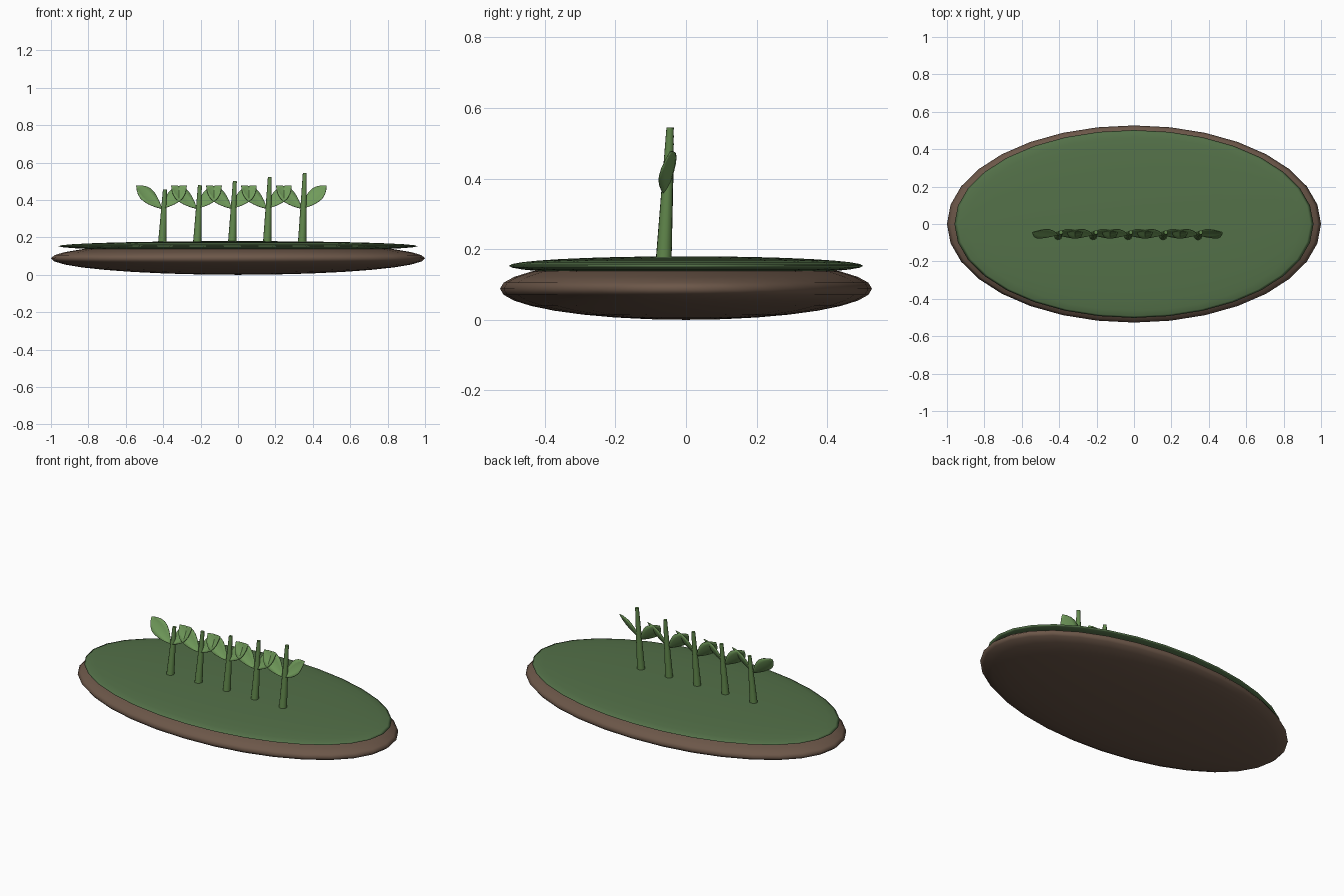
import bpy, bmesh
from mathutils import Vector

if "Cube" in bpy.data.objects:
    bpy.data.objects.remove(bpy.data.objects["Cube"])


def material(name, rgb):
    m = bpy.data.materials.new(name)
    m.diffuse_color = (*rgb, 1.0)
    m.use_nodes = True
    m.node_tree.nodes["Principled BSDF"].inputs["Base Color"].default_value = m.diffuse_color
    return m


SOIL = material("soil_brown", (0.15, 0.095, 0.066))
GRASS = material("grass_green", (0.088, 0.165, 0.066))
STEM = material("stem_green", (0.12, 0.245, 0.072))
LEAF = material("leaf_green", (0.165, 0.33, 0.105))


def finish(bm, name, mat):
    me = bpy.data.meshes.new(name)
    bm.to_mesh(me)
    bm.free()
    me.materials.append(mat)
    for p in me.polygons:
        p.use_smooth = True
    ob = bpy.data.objects.new(name, me)
    bpy.context.collection.objects.link(ob)
    return ob


def flat_ellipsoid(name, radii, z, mat):
    bm = bmesh.new()
    bmesh.ops.create_uvsphere(bm, u_segments=32, v_segments=16, radius=1)
    for v in bm.verts:
        v.co = Vector((v.co.x * radii[0], v.co.y * radii[1], v.co.z * radii[2] + z))
    return finish(bm, name, mat)


def stem(name, base, top, r0, r1, mat, sides=12):
    base, top = Vector(base), Vector(top)
    bm = bmesh.new()
    bmesh.ops.create_cone(bm, cap_ends=True, segments=sides,
                          radius1=r0, radius2=r1, depth=1)
    rot = (top - base).to_track_quat('Z', 'Y')
    for v in bm.verts:
        co = Vector((v.co.x, v.co.y, v.co.z * (top - base).length))
        v.co = rot @ co + (base + top) / 2
    ob = finish(bm, name, mat)
    for p in ob.data.polygons:
        p.use_smooth = len(p.vertices) == 4
    return ob


# Half width of a leaf along its length
OUTLINE = [(0, 0.003), (0.1, 0.014), (0.22, 0.026), (0.36, 0.037), (0.5, 0.044),
           (0.64, 0.045), (0.78, 0.036), (0.9, 0.02), (1, 0.001)]


def leaf(name, base, side, mat):
    axis = Vector((0.134, 0.014, 0.122))
    across = Vector((-0.05, 0.055, 0.07)).normalized()
    across = (across - axis.normalized() * across.dot(axis.normalized())).normalized()
    normal = axis.normalized().cross(across)
    bm = bmesh.new()
    rows = []
    for t, w in OUTLINE:
        row = []
        for s in (-1, -0.5, 0, 0.5, 1):
            # Slight cup across the leaf and a gentle bow along it
            lift = 0.008 * s * s * w / 0.045 - 0.02 * t * (1 - t)
            p = axis * t + across * (w * s) + normal * lift
            row.append(bm.verts.new(Vector(base) + Vector((p.x * side, p.y, p.z))))
        rows.append(row)
    for a, b in zip(rows, rows[1:]):
        for i in range(4):
            f = [a[i], b[i], b[i + 1], a[i + 1]]
            bm.faces.new(f if side > 0 else f[::-1])
    ob = finish(bm, name, mat)
    thick = ob.modifiers.new("thickness", 'SOLIDIFY')
    thick.thickness = 0.003
    thick.offset = 0
    return ob


# Ground mound and its grass top
flat_ellipsoid("soil_base", (1.0, 0.527, 0.088), 0.088, SOIL)
flat_ellipsoid("grass_top", (0.96, 0.502, 0.027), 0.153, GRASS)

# Row of five sprouts, each taller than the last
for i in range(5):
    x = -0.409 + 0.187 * i
    stem(f"stem_{i + 1}", (x + 0.003, -0.064, 0.155),
         (x + 0.018, -0.045, 0.456 + 0.0222 * i), 0.023, 0.0105, STEM)
    for side, label in ((-1, "left"), (1, "right")):
        leaf(f"leaf_{label}_{i + 1}", (x, -0.058, 0.355), side, LEAF)
